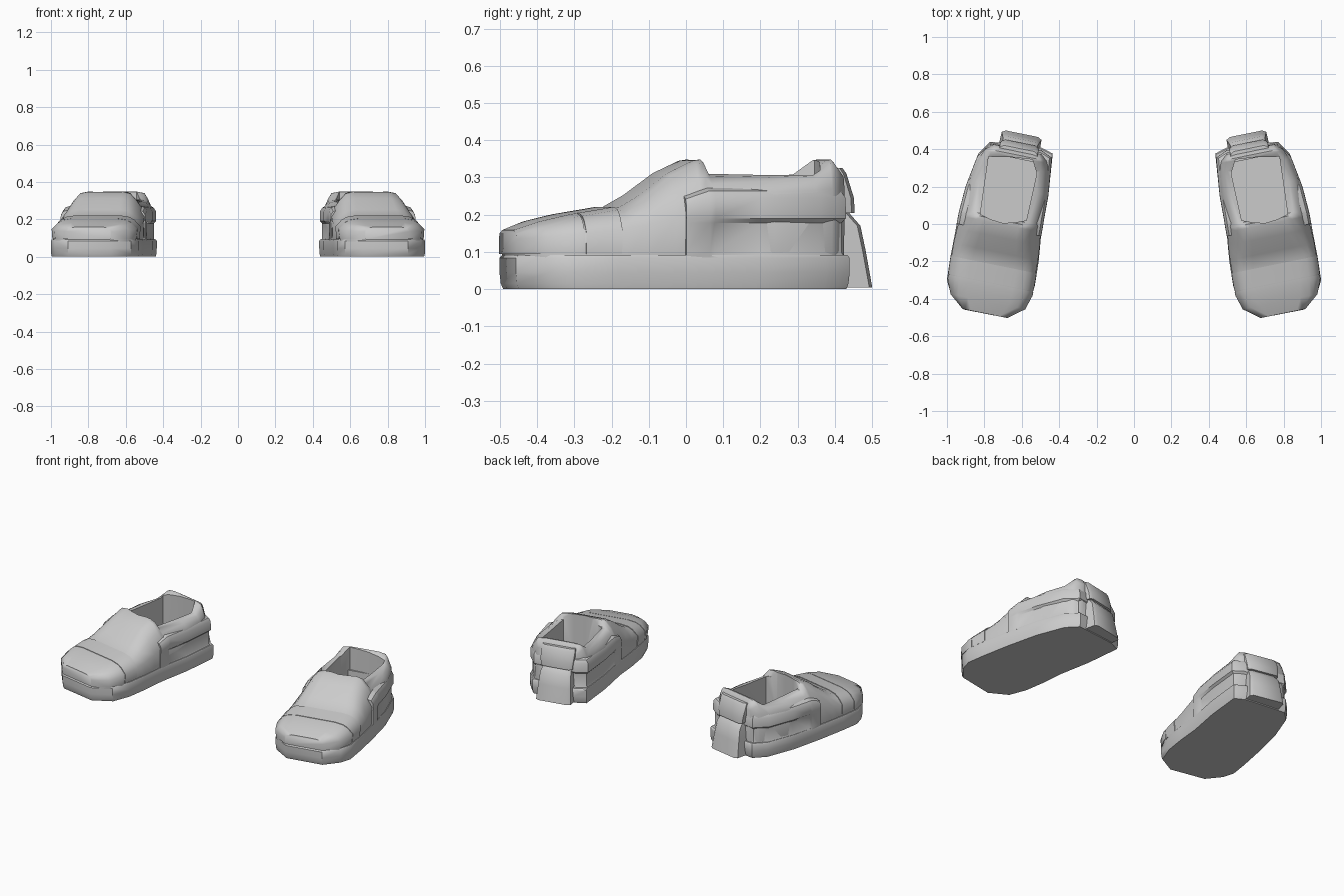
import bpy, bmesh, math
from mathutils import Matrix, Vector

if "Cube" in bpy.data.objects:
    bpy.data.objects.remove(bpy.data.objects["Cube"])

# Shoe is modelled along its own y axis, then toed out and mirrored
PLACE = Matrix.Translation((0.715, 0, 0)) @ Matrix.Rotation(math.radians(11.5), 4, 'Z')


def loft(name, rings):
    """Closed solid skinned through rings of equal point count."""
    bm = bmesh.new()
    rows = [[bm.verts.new(PLACE @ Vector(p)) for p in r] for r in rings]
    n = len(rows[0])
    for a, b in zip(rows, rows[1:]):
        for i in range(n):
            j = (i + 1) % n
            bm.faces.new((a[i], a[j], b[j], b[i]))
    bm.faces.new(rows[0])
    bm.faces.new(rows[-1])
    bmesh.ops.recalc_face_normals(bm, faces=bm.faces)
    me = bpy.data.meshes.new(name)
    bm.to_mesh(me)
    bm.free()
    ob = bpy.data.objects.new(name, me)
    bpy.context.collection.objects.link(ob)
    return ob


def finish(ob, angle=35):
    """Smooth shading plus the mirrored second shoe."""
    bpy.ops.object.select_all(action='DESELECT')
    ob.select_set(True)
    bpy.context.view_layer.objects.active = ob
    bpy.ops.object.shade_smooth_by_angle(angle=math.radians(angle))
    ob.modifiers.new("pair", 'MIRROR').use_mirror_merge = False


# Upper stations: y, centre x, half width, shoulder z, top half width, top z
STATIONS = [
    (-.478, -.015, .118, .135, .104, .155),
    (-.420, -.018, .200, .140, .155, .178),
    (-.340, -.014, .228, .148, .168, .197),
    (-.250, -.010, .230, .158, .172, .212),
    (-.205, -.008, .230, .165, .166, .220),
    (-.150, -.006, .230, .172, .155, .252),
    (-.070, -.004, .226, .195, .140, .312),
    (.000, -.002, .218, .220, .135, .345),
    (.020, -.002, .216, .228, .136, .348),
    (.035, -.002, .214, .238, .150, .312),
    (.200, -.002, .210, .262, .160, .309),
    (.320, -.006, .190, .265, .148, .312),
    (.368, -.009, .172, .270, .135, .346),
    (.380, -.010, .165, .270, .132, .348),
    (.410, -.010, .130, .268, .118, .310),
]


def section(y, grow=0.0, base=0.082):
    """Cross-section of the upper at y, swollen by grow."""
    for a, b in zip(STATIONS, STATIONS[1:]):
        if y <= b[0]:
            break
    t = min(1, max(0, (y - a[0]) / (b[0] - a[0])))
    cx, w, zs, tw, tz = [p + (q - p) * t for p, q in zip(a[1:], b[1:])]
    w, tw, tz = w + grow, tw + grow, tz + grow
    half = [(w - .004, base), (w, zs), (.45 * w + .55 * tw, .4 * zs + .6 * tz),
            (tw, tz - .008), (tw * .7, tz)]
    return [(cx + x, y, z) for x, z in half] + [(cx - x, y, z) for x, z in reversed(half)]


# Sole
outline = [(-.13, -.485), (.10, -.487), (.186, -.415), (.22, -.351), (.226, -.229),
           (.228, -.047), (.221, .159), (.19, .345), (.141, .42), (0, .435),
           (-.13, .445), (-.20, .425), (-.222, .198), (-.225, -.006),
           (-.241, -.155), (-.247, -.287), (-.228, -.402)]
sole = loft("sole", [[(x * s, y * s, z) for x, y in outline]
                     for s, z in ((.98, 0), (.993, .015), (1, .045), (1, .084), (.985, .092))])
finish(sole, 40)

# Upper with foot opening cut out
upper = loft("upper", [section(s[0]) for s in STATIONS])
mouth = [(.133, .340), (.02, .362), (-.10, .372), (-.137, .305), (-.133, .047),
         (-.07, .022), (-.01, .008), (.06, .015), (.115, .03), (.125, .2)]
cutter = loft("opening_cutter", [[(x, y, z) for x, y in mouth] for z in (.10, .45)])
cut = upper.modifiers.new("opening", 'BOOLEAN')
cut.operation, cut.solver, cut.object = 'DIFFERENCE', 'EXACT', cutter
bpy.context.view_layer.objects.active = upper
bpy.ops.object.modifier_apply(modifier="opening")
bpy.data.objects.remove(cutter)
finish(upper, 50)

# Toe cap and the band behind it, separated by a narrow groove
finish(loft("toe_cap", [section(y, .004, .094) for y in (-.485, -.42, -.34, -.321)]), 60)
finish(loft("toe_band", [section(y, .004, .094) for y in (-.317, -.25, -.22)]), 50)

# Side panel wrapping round the heel, recessed below a padded collar band
path = [(.223, -.045), (.224, .02), (.223, .035), (.216, .16), (.187, .33), (.135, .405),
        (-.135, .425), (-.195, .40), (-.216, .2), (-.219, .06), (-.220, .045), (-.222, -.02)]
rings = []
for i, p in enumerate(path):
    a, b = Vector(path[max(i - 1, 0)]), Vector(path[min(i + 1, len(path) - 1)])
    d = (b - a).normalized()
    out = Vector((d.y, -d.x))
    at_end = i < 2 or i > len(path) - 3
    dip = .004 if at_end else -.006
    drop = .022 if i in (0, len(path) - 1) else 0
    prof = [(-.034, .085), (.002, .085), (dip, .1), (dip, .178), (.006, .19),
            (.005, .245 - drop), (-.008, .264 - drop), (-.034, .272 - drop)]
    rings.append([(p[0] + out.x * o, p[1] + out.y * o, z) for o, z in prof])
finish(loft("side_panel", rings))


def block(name, levels, cx=-.018):
    """Tapered block from (half width, front y, back y, z) levels."""
    finish(loft(name, [[(cx - w, f, z), (cx + w, f, z), (cx + w * .97, b - .012, z),
                        (cx + w * .8, b, z), (cx - w * .8, b, z), (cx - w * .97, b - .012, z)]
                       for w, f, b, z in levels]))


# Flared heel counter and pull tab
block("heel_counter", [(.112, .36, .496, .005), (.104, .36, .480, .10),
                       (.098, .36, .466, .17), (.090, .36, .436, .205)])
block("heel_tab", [(.100, .385, .450, .205), (.105, .385, .447, .245),
                   (.108, .39, .426, .31), (.104, .392, .416, .325)])
